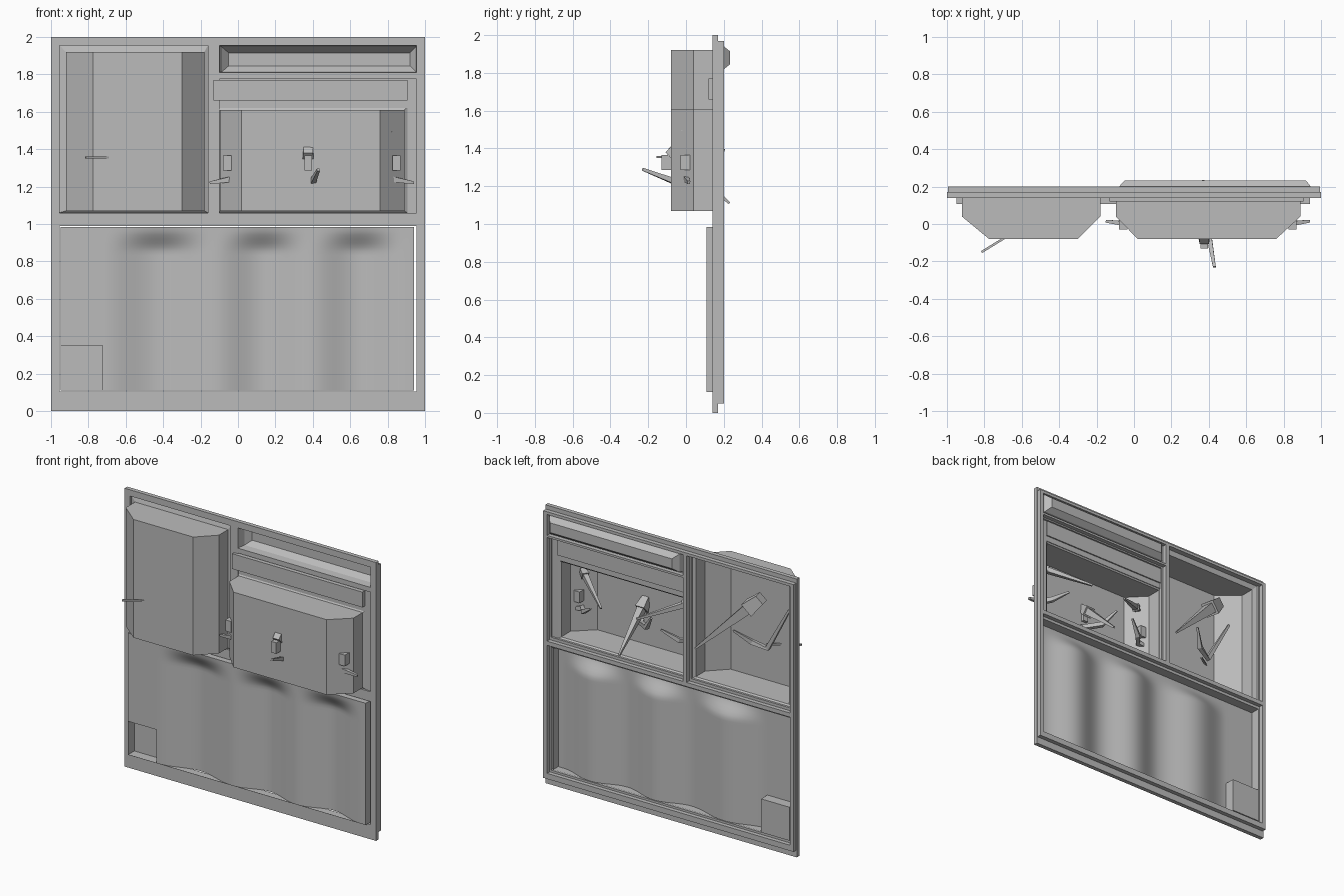
import bpy, bmesh, math
from mathutils import Vector

if "Cube" in bpy.data.objects:
    bpy.data.objects.remove(bpy.data.objects["Cube"])

GREY = bpy.data.materials.new("plain grey")
GREY.diffuse_color = (0.5, 0.5, 0.5, 1)
GREY.use_nodes = True
GREY.node_tree.nodes["Principled BSDF"].inputs["Base Color"].default_value = GREY.diffuse_color


def finish(name, bm, smooth=False):
    me = bpy.data.meshes.new(name)
    bm.to_mesh(me)
    bm.free()
    ob = bpy.data.objects.new(name, me)
    bpy.context.collection.objects.link(ob)
    me.materials.append(GREY)
    for p in me.polygons:
        p.use_smooth = smooth
    return ob


def bars(name, boxes):
    """Boxes given as x0, x1, z0, z1, y0, y1."""
    bm = bmesh.new()
    for x0, x1, z0, z1, y0, y1 in boxes:
        vs = bmesh.ops.create_cube(bm, size=1)["verts"]
        for v in vs:
            v.co = ((x0 + x1) / 2 + v.co.x * (x1 - x0),
                    (y0 + y1) / 2 + v.co.y * (y1 - y0),
                    (z0 + z1) / 2 + v.co.z * (z1 - z0))
    return finish(name, bm)


def tray(name, rings, cap=True):
    """Open thin shell lofted through rectangles x0, x1, z0, z1, y."""
    bm = bmesh.new()
    loops = [[bm.verts.new(c) for c in
              ((a, y, c0), (b, y, c0), (b, y, c1), (a, y, c1))]
             for a, b, c0, c1, y in rings]
    for p, q in zip(loops, loops[1:]):
        for i in range(4):
            j = (i + 1) % 4
            bm.faces.new((p[i], p[j], q[j], q[i]))
    if cap:
        bm.faces.new(loops[-1])
    bmesh.ops.recalc_face_normals(bm, faces=bm.faces)
    return finish(name, bm)


def taper(name, points, widths):
    """Square rod through points, with a width at each point."""
    bm = bmesh.new()
    pts = [Vector(p) for p in points]
    loops = []
    for i, p in enumerate(pts):
        d = (pts[min(i + 1, len(pts) - 1)] - pts[max(i - 1, 0)]).normalized()
        u = d.cross(Vector((0, 0, 1))).normalized()
        w = d.cross(u)
        h = widths[i] / 2
        loops.append([bm.verts.new(p + u * a * h + w * b * h)
                      for a, b in ((-1, -1), (1, -1), (1, 1), (-1, 1))])
    for p, q in zip(loops, loops[1:]):
        for i in range(4):
            j = (i + 1) % 4
            bm.faces.new((p[i], p[j], q[j], q[i]))
    bm.faces.new(loops[0])
    bm.faces.new(loops[-1])
    bmesh.ops.recalc_face_normals(bm, faces=bm.faces)
    return finish(name, bm)


# Outer frame, mid rail and dividers: front layer, then the narrower back layer
F0, F1, B1 = 0.14, 0.17, 0.2
bars("frame_front", [
    (-1, -0.955, 0, 2, F0, F1), (0.955, 1, 0, 2, F0, F1),
    (-0.955, 0.955, 0, 0.105, F0, F1), (-0.955, 0.955, 1.955, 2, F0, F1),
    (-0.955, 0.955, 0.99, 1.06, F0, F1),
    (-0.16, -0.10, 1.06, 1.955, F0, F1), (-0.10, 0.955, 1.775, 1.81, F0, F1)])
bars("frame_back", [
    (-0.995, -0.965, 0.05, 1.97, F1, B1), (0.965, 0.995, 0.05, 1.97, F1, B1),
    (-0.965, 0.965, 0.05, 0.09, F1, B1), (-0.965, 0.965, 1.95, 1.97, F1, B1),
    (-0.965, 0.965, 1.01, 1.04, F1, B1),
    (-0.145, -0.115, 1.04, 1.95, F1, B1), (-0.115, 0.965, 1.785, 1.8, F1, B1)])

# Large chamfered housings, open at the back
tray("tall_housing", [
    (-0.955, -0.16, 1.06, 1.955, 0.155), (-0.92, -0.18, 1.07, 1.92, 0.145),
    (-0.92, -0.18, 1.07, 1.92, 0.04), (-0.775, -0.30, 1.07, 1.92, -0.08)])
tray("wide_housing", [
    (-0.11, 0.905, 1.06, 1.625, 0.155), (-0.097, 0.89, 1.07, 1.61, 0.145),
    (-0.097, 0.89, 1.07, 1.61, 0.04), (0.02, 0.76, 1.07, 1.61, -0.08)])

# Flat surround and raised strip above the wide housing
bars("surround", [(0.905, 0.955, 1.06, 1.775, 0.15, 0.156),
                  (-0.10, 0.905, 1.62, 1.775, 0.15, 0.156)])
bars("raised_strip", [(-0.13, 0.905, 1.66, 1.77, 0.12, 0.165)])

# Recessed slot at the top, bulging out of the back
tray("top_slot", [
    (-0.10, 0.955, 1.81, 1.955, 0.145), (-0.085, 0.95, 1.815, 1.945, 0.195),
    (-0.05, 0.92, 1.845, 1.915, 0.232)])

# Rippled lower sheet with three rounded troughs and a pocket hole
X0, X1, Z0, Z1, NX, NZ = -0.95, 0.94, 0.11, 0.985, 100, 40
CRESTS = (-0.72, -0.12, 0.39, 0.90)


def ripple(x, z):
    t = min(max((Z1 - z) / 0.14, 0), 1)
    fade = t * t * (3 - 2 * t)
    for a, b in zip(CRESTS, CRESTS[1:]):
        if a < x < b:
            return 0.108 + 0.065 * fade * math.sin(math.pi * (x - a) / (b - a)) ** 2
    return 0.108


bm = bmesh.new()
grid = []
for i in range(NX + 1):
    x = X0 + (X1 - X0) * i / NX
    col = []
    for k in range(NZ + 1):
        z = Z0 + (Z1 - Z0) * k / NZ
        col.append(bm.verts.new((x, ripple(x, z), z)))
    grid.append(col)
for i in range(NX):
    for k in range(NZ):
        if i >= 12 or k >= 11:
            bm.faces.new((grid[i][k], grid[i + 1][k],
                          grid[i + 1][k + 1], grid[i][k + 1]))
bmesh.ops.delete(bm, geom=[v for v in bm.verts if not v.link_faces], context="VERTS")
finish("rippled_sheet", bm, True)
tray("sheet_rim", [(X0, X1, Z0, Z1, 0.108), (X0, X1, Z0, Z1, 0.165)], cap=False)
PX, PZ = X0 + (X1 - X0) * 0.12, Z0 + (Z1 - Z0) * 11 / 40
tray("corner_pocket", [(X0, PX, Z0, PZ, 0.108), (X0, PX, Z0, PZ, 0.18)])


# Levers: a tapering spike with a block head, and a bent arm with a thin rod
def lever(name, head, tip, arm, size):
    h, t = Vector(head), Vector(tip)
    d = (t - h).normalized()
    taper(name + "_head", [h - d * size * 0.6, h + d * size * 0.6], [size * 0.7, size])
    taper(name + "_spike", [h, t], [size * 0.75, 0.012])
    taper(name + "_arm", arm, [0.012] + [0.03] * (len(arm) - 2) + [0.015])


lever("tall_lever", (-0.62, 0.10, 1.70), (-0.21, 0.195, 1.30),
      [(-0.46, 0.12, 1.467), (-0.55, 0.04, 1.38), (-0.65, 0.0, 1.345),
       (-0.83, 0.01, 1.67)], 0.10)
taper("tall_rod", [(-0.62, -0.03, 1.355), (-0.815, -0.15, 1.355)], [0.012, 0.012])

lever("centre_lever", (0.375, -0.06, 1.37), (0.37, 0.23, 1.11),
      [(0.22, 0.08, 1.36), (0.30, 0.02, 1.25), (0.40, -0.06, 1.225),
       (0.43, -0.23, 1.29)], 0.07)
bars("centre_block", [(0.355, 0.395, 1.285, 1.365, -0.13, -0.06)])

for side, s in (("left", -1), ("right", 1)):
    c = 0.395  # middle of the wide housing
    lever(side + "_lever", (c + s * 0.41, 0.01, 1.50), (c + s * 0.14, 0.2, 1.39),
          [(c + s * 0.28, 0.12, 1.32), (c + s * 0.38, 0.06, 1.25),
           (c + s * 0.43, 0.0, 1.24), (c + s * 0.545, 0.015, 1.22)], 0.05)
    xa, xb = sorted((c + s * 0.43, c + s * 0.475))
    bars(side + "_block", [(xa, xb, 1.285, 1.365, -0.03, 0.03)])
